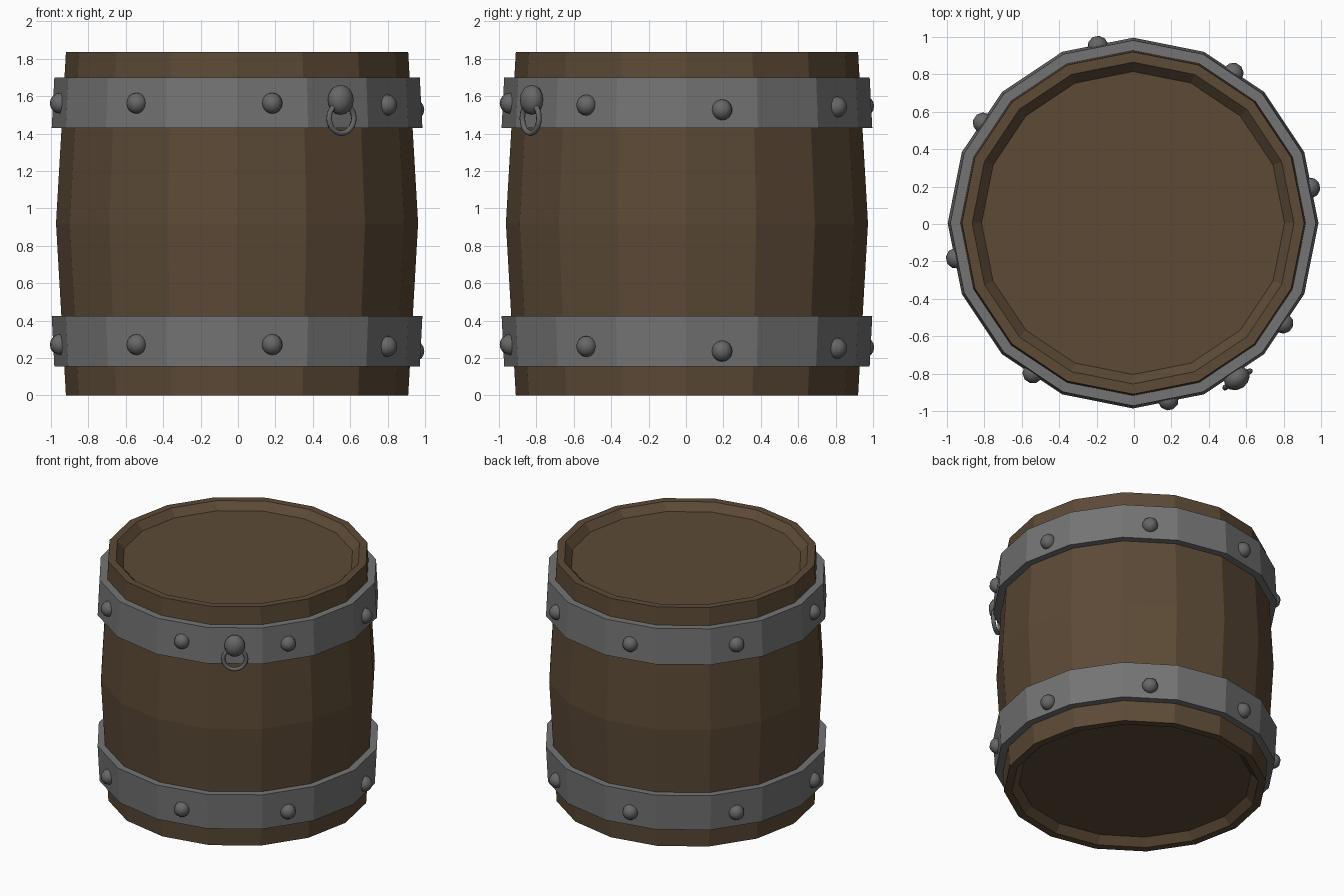
import bpy, bmesh, math
from mathutils import Matrix, Vector

if "Cube" in bpy.data.objects:
    bpy.data.objects.remove(bpy.data.objects["Cube"])

SIDES = 16
CX, CY = -0.005, 0.005   # barrel axis


def material(name, rgb):
    m = bpy.data.materials.new(name)
    m.diffuse_color = (*rgb, 1)
    m.use_nodes = True
    m.node_tree.nodes["Principled BSDF"].inputs["Base Color"].default_value = m.diffuse_color
    return m


WOOD = material("brown wood", (0.107, 0.068, 0.037))
IRON = material("grey iron", (0.175, 0.175, 0.175))
DARK = material("dark iron", (0.135, 0.135, 0.135))


def finish(bm, name, mat, smooth=False):
    bmesh.ops.recalc_face_normals(bm, faces=bm.faces)
    mesh = bpy.data.meshes.new(name)
    bm.to_mesh(mesh)
    bm.free()
    mesh.materials.append(mat)
    for p in mesh.polygons:
        p.use_smooth = smooth
    obj = bpy.data.objects.new(name, mesh)
    obj.location = (CX, CY, 0)
    bpy.context.collection.objects.link(obj)
    return obj


def lathe(name, profile, mat, closed):
    """Turn (radius, z) points around the axis; open profiles get end caps."""
    bm = bmesh.new()
    rings = [[bm.verts.new((r * math.cos(math.tau * i / SIDES),
                            r * math.sin(math.tau * i / SIDES), z))
              for i in range(SIDES)] for r, z in profile]
    pairs = list(zip(rings, rings[1:]))
    if closed:
        pairs.append((rings[-1], rings[0]))
    else:
        bm.faces.new(rings[0])
        bm.faces.new(rings[-1])
    for a, b in pairs:
        for i in range(SIDES):
            j = (i + 1) % SIDES
            bm.faces.new((a[i], a[j], b[j], b[i]))
    return finish(bm, name, mat)


def ball(name, angle, radius, z, size, mat, segs, rings):
    """Ball on the wall; size = (outward, sideways, up) half extents."""
    bm = bmesh.new()
    bmesh.ops.create_uvsphere(bm, u_segments=segs, v_segments=rings, radius=1)
    a = math.radians(angle)
    bm.transform(Matrix.Translation((radius * math.cos(a), radius * math.sin(a), z))
                 @ Matrix.Rotation(a, 4, 'Z') @ Matrix.Diagonal((*size, 1)))
    return finish(bm, name, mat, True)


# Barrel body with recessed lid and base
lathe("barrel_body", [(0.81, 0.055), (0.86, 0), (0.915, 0), (0.968, 0.92),
                      (0.915, 1.835), (0.86, 1.835), (0.81, 1.78)], WOOD, False)

# Two iron hoops, wider towards the middle of the barrel
lathe("lower_hoop", [(0.915, 0.155), (0.977, 0.155), (0.991, 0.425), (0.93, 0.425)], IRON, True)
lathe("upper_hoop", [(0.93, 1.43), (0.991, 1.43), (0.977, 1.70), (0.915, 1.70)], IRON, True)

# Rivets on every other facet, set at slightly uneven heights
drops = (0.035, 0.02, 0.015, 0.01, 0, 0, 0, 0.01)
for hoop, top in (("lower", 0.272), ("upper", 1.562)):
    for i, drop in enumerate(drops):
        ball(f"{hoop}_rivet_{i + 1}", 11.25 + 45 * i, 0.964, top - drop,
             (0.056, 0.056, 0.056), DARK, 10, 8)

# Knob that holds the pull ring
PULL = -56.25
ball("ring_knob", PULL, 0.998, 1.58, (0.06, 0.073, 0.08), DARK, 12, 8)

# Pull ring hanging flat against the hoop
bm = bmesh.new()
MAJOR, MINOR, N, M = 0.08, 0.015, 20, 8
a = math.radians(PULL)
out, side, up = Vector((math.cos(a), math.sin(a), 0)), Vector((-math.sin(a), math.cos(a), 0)), Vector((0, 0, 1))
grid = []
for i in range(N):
    t = math.tau * i / N
    spoke = side * math.cos(t) + up * math.sin(t)
    grid.append([bm.verts.new(out * (1.005 + MINOR * math.sin(math.tau * k / M)) + up * 1.482
                              + spoke * (MAJOR + MINOR * math.cos(math.tau * k / M)))
                 for k in range(M)])
for i in range(N):
    for k in range(M):
        p, q, n = grid[i], grid[(i + 1) % N], (k + 1) % M
        bm.faces.new((p[k], q[k], q[n], p[n]))
finish(bm, "pull_ring", DARK, True)
